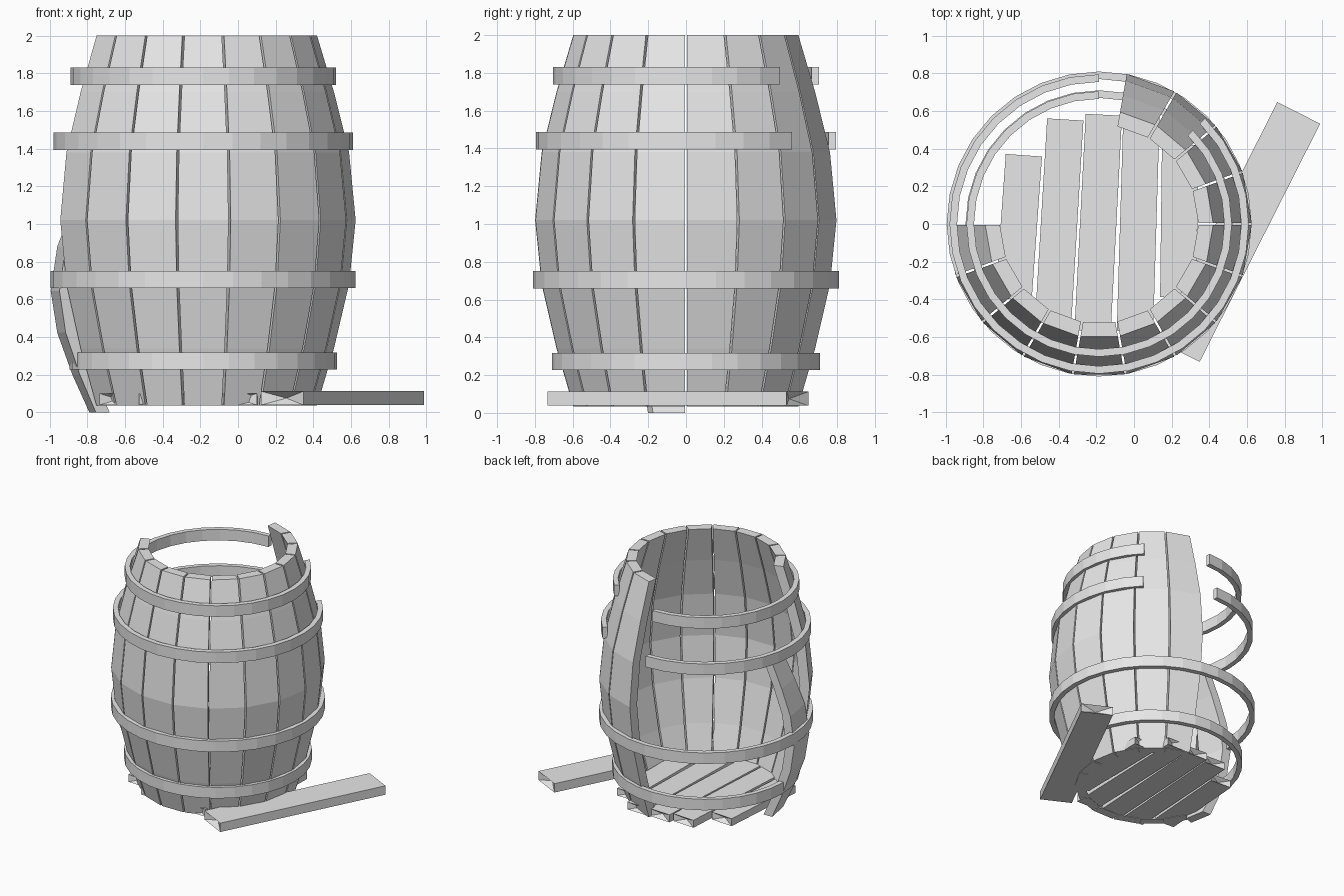
import bpy
import bmesh
from math import sin, cos, radians
from mathutils import Vector

if "Cube" in bpy.data.objects:
    bpy.data.objects.remove(bpy.data.objects["Cube"])

grey = bpy.data.materials.new("pale_grey")
grey.use_nodes = True
grey.diffuse_color = (0.8, 0.8, 0.8, 1)
grey.node_tree.nodes["Principled BSDF"].inputs["Base Color"].default_value = (0.8, 0.8, 0.8, 1)

CENTRE = Vector((-0.185, 0, 0))


def loft(name, sections, closed=False, notch=0):
    """Skin four-cornered sections; notch pushes the end faces inwards at their middle."""
    bm = bmesh.new()
    rings = [[bm.verts.new(p) for p in s] for s in sections]
    pairs = list(zip(rings, rings[1:]))
    if closed:
        pairs.append((rings[-1], rings[0]))
    for a, b in pairs:
        for i in range(4):
            j = (i + 1) % 4
            bm.faces.new((a[i], a[j], b[j], b[i]))
    if not closed:
        ends = [bm.faces.new(rings[0]), bm.faces.new(rings[-1])]
        if notch:
            middle = sum((v.co for v in bm.verts), Vector()) / len(bm.verts)
            for v in bmesh.ops.poke(bm, faces=ends)["verts"]:
                v.co += (middle - v.co).normalized() * notch
    bmesh.ops.recalc_face_normals(bm, faces=bm.faces)
    mesh = bpy.data.meshes.new(name)
    bm.to_mesh(mesh)
    bm.free()
    mesh.materials.append(grey)
    obj = bpy.data.objects.new(name, mesh)
    bpy.context.collection.objects.link(obj)
    return obj


def polar(radius, degrees, z, shift=0):
    """Point on the barrel, moved sideways along the tangent by shift."""
    a = radians(degrees)
    return CENTRE + Vector((radius * cos(a) - shift * sin(a),
                            radius * sin(a) + shift * cos(a), z))


# Bulging staves, with five missing at the back left
PROFILE = [(0.605, 0.035), (0.695, 0.34), (0.775, 0.68), (0.81, 1.02),
           (0.775, 1.38), (0.695, 1.7), (0.605, 2.0)]
STEP, GAP, THICK = 20, 0.006, 0.078


def stave(name, start, squash=1.0, drop=0.0):
    end = start + STEP
    sections = []
    for r, z in PROFILE:
        h = z * squash - drop
        sections.append([polar(r, start, h, GAP), polar(r, end, h, -GAP),
                         polar(r - THICK, end, h, -GAP), polar(r - THICK, start, h, GAP)])
    loft(name, sections)


for k in range(12):
    stave(f"stave_{k + 1}", 200 + k * STEP)

# Short slipped stave at the edge of the opening
stave("slipped_stave", 180, 0.655, 0.023)


# Hoops: the upper two are broken open at the back
def hoop(name, radius, z, start=0, segments=32):
    full = segments == 32
    sections = []
    for i in range(segments + (0 if full else 1)):
        a = start + i * 360 / 32
        sections.append([polar(r, a, h) for r, h in (
            (radius, z - 0.046), (radius, z + 0.046),
            (radius - 0.04, z + 0.046), (radius - 0.04, z - 0.046))])
    loft(name, sections, closed=full)


hoop("bottom_hoop", 0.71, 0.272)
hoop("lower_hoop", 0.81, 0.705)
hoop("upper_broken_hoop", 0.795, 1.44, 90, 28)
hoop("top_broken_hoop", 0.705, 1.785, 90, 28)


# Planks with splintered ends
def plank(name, back, front, width, low, high, notch):
    back, front = Vector((*back, 0)), Vector((*front, 0))
    along = (back - front).normalized()
    side = Vector((along.y, -along.x, 0)) * width / 2
    up = Vector((0, 0, 1))
    sections = [[p - side + up * low, p + side + up * low,
                 p + side + up * high, p - side + up * high] for p in (back, front)]
    loft(name, sections, notch=notch)


FLOOR = [((-0.585, 0.365), (-0.64, -0.40)),
         ((-0.365, 0.555), (-0.43, -0.53)),
         ((-0.16, 0.58), (-0.22, -0.57)),
         ((0.04, 0.58), (0.005, -0.57)),
         ((0.245, 0.42), (0.235, -0.39))]
for k, (back, front) in enumerate(FLOOR):
    plank(f"floor_plank_{k + 1}", back, front, 0.193, 0.038, 0.1, 0.04)

# Loose plank lying beside the barrel
plank("fallen_plank", (0.875, 0.59), (0.235, -0.675), 0.255, 0.038, 0.112, 0.05)
